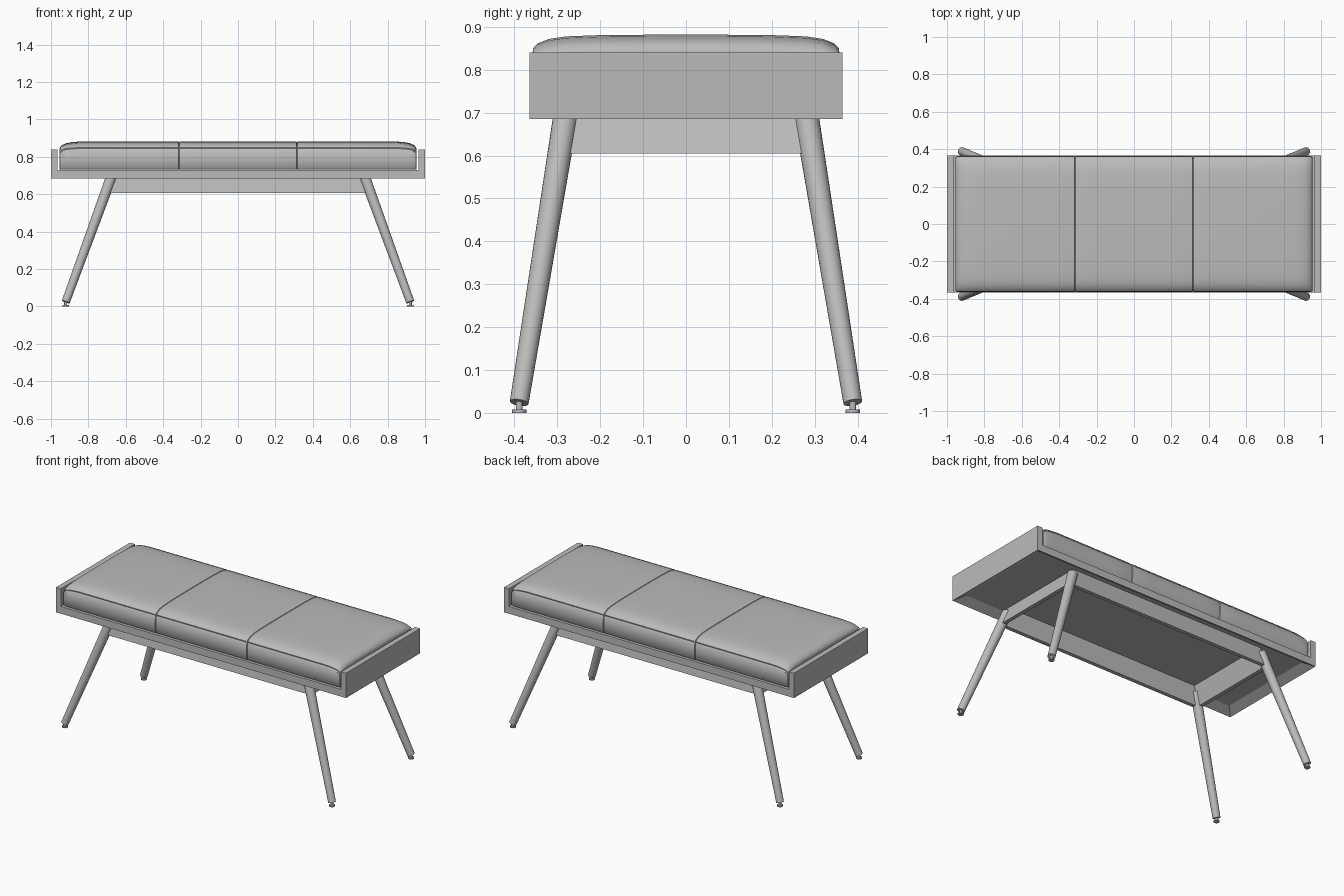
import bpy, bmesh
from mathutils import Vector

cube = bpy.data.objects.get("Cube")
if cube:
    bpy.data.objects.remove(cube, do_unlink=True)

grey = bpy.data.materials.new("neutral grey")
grey.use_nodes = True
COLOUR = (0.5, 0.5, 0.5, 1)
grey.diffuse_color = COLOUR
grey.node_tree.nodes["Principled BSDF"].inputs["Base Color"].default_value = COLOUR


def finish(name, bm, smooth=False):
    bmesh.ops.recalc_face_normals(bm, faces=bm.faces)
    mesh = bpy.data.meshes.new(name)
    bm.to_mesh(mesh)
    bm.free()
    mesh.materials.append(grey)
    obj = bpy.data.objects.new(name, mesh)
    bpy.context.collection.objects.link(obj)
    if smooth:
        bpy.ops.object.select_all(action='DESELECT')
        obj.select_set(True)
        bpy.context.view_layer.objects.active = obj
        bpy.ops.object.shade_smooth_by_angle(angle=0.7)
    return obj


def box(bm, lo, hi):
    lo, hi = Vector(lo), Vector(hi)
    made = bmesh.ops.create_cube(bm, size=1)["verts"]
    for v in made:
        v.co = (lo + hi) / 2 + v.co * (hi - lo)
    return made


def rod(bm, a, b, r1, r2, sides=24):
    a, b = Vector(a), Vector(b)
    made = bmesh.ops.create_cone(bm, cap_ends=True, segments=sides, radius1=r1,
                                 radius2=r2, depth=(b - a).length)["verts"]
    turn = Vector((0, 0, 1)).rotation_difference(b - a)
    for v in made:
        v.co = (a + b) / 2 + turn @ v.co


# Tray: slab with a recessed underside and two raised ends
BOTTOM, DECK, HALF = 0.685, 0.73, 0.365
bm = bmesh.new()
box(bm, (-1, -HALF, BOTTOM), (1, HALF, DECK))
under = min(bm.faces, key=lambda f: f.calc_center_median().z)
bmesh.ops.inset_region(bm, faces=[under], thickness=0.075)
bmesh.ops.translate(bm, verts=under.verts, vec=(0, 0, 0.03))
finish("tray", bm)
for side, name in ((1, "left_end_panel"), (-1, "right_end_panel")):
    bm = bmesh.new()
    xs = sorted((side * 0.966, side))
    box(bm, (xs[0], -HALF, DECK), (xs[1], HALF, 0.84))
    finish(name, bm)

# Cushion: half profile mirrored in y, swept along x with seams and rounded ends
half = [(0.352, 0.733), (0.36, 0.742), (0.364, 0.79), (0.361, 0.838), (0.356, 0.844),
        (0.357, 0.85), (0.345, 0.862), (0.32, 0.872), (0.28, 0.878), (0.2, 0.881), (0.08, 0.882)]
profile = half + [(-y, z) for y, z in reversed(half)]
# stations: x, top height drop, side inset
end = [(0.84, 0, 0), (0.89, 0.004, 0), (0.92, 0.01, 0), (0.942, 0.02, 0.001),
       (0.952, 0.032, 0.004), (0.954, 0.038, 0.008)]
seam = [(0.306, 0, 0), (0.312, 0.001, 0.001), (0.315, 0.006, 0.006),
        (0.318, 0.001, 0.001), (0.324, 0, 0)]
right_half = [(0.1, 0, 0), (0.2, 0, 0)] + seam + [(0.45, 0, 0), (0.65, 0, 0)] + end
stations = [(-x, d, i) for x, d, i in reversed(right_half)] + right_half
bm = bmesh.new()
rings = []
for x, drop, inset in stations:
    ring = []
    for y, z in profile:
        fade = min(1, max(0, (z - 0.79) / 0.09))
        ring.append(bm.verts.new((x, y * (1 - inset / HALF), z - drop * fade)))
    rings.append(ring)
count = len(profile)
for a, b in zip(rings, rings[1:]):
    for k in range(count):
        n = (k + 1) % count
        bm.faces.new((a[k], a[n], b[n], b[k]))
bm.faces.new(rings[0])
bm.faces.new(rings[-1])
finish("cushion", bm, True)

# Splayed legs with levelling feet
TOP, FOOT = Vector((0.678, 0.281, 0.69)), Vector((0.921, 0.389, 0.024))
for sx, lr in ((1, "left"), (-1, "right")):
    for sy, fb in ((-1, "front"), (1, "back")):
        flip = Vector((sx, sy, 1))
        bm = bmesh.new()
        rod(bm, FOOT * flip, TOP * flip, 0.022, 0.029)
        finish(f"{fb}_{lr}_leg", bm, True)
        bm = bmesh.new()
        base = Vector((FOOT.x, FOOT.y, 0)) * flip
        for z0, z1, r in ((0, 0.008, 0.017), (0.008, 0.03, 0.008)):
            rod(bm, base + Vector((0, 0, z0)), base + Vector((0, 0, z1)), r, r, 16)
        finish(f"{fb}_{lr}_foot", bm, True)

# Aprons between the legs, leaning outward with them
LOW, HIGH, THICK = 0.605, 0.715, 0.012
slope = (FOOT - TOP) / (TOP.z - FOOT.z)


def apron(name, lo, hi, lean_axis, sign):
    bm = bmesh.new()
    for v in box(bm, lo, hi):
        down = TOP.z - v.co.z
        v.co[lean_axis] += sign * slope[lean_axis] * down
        along = 1 - lean_axis
        v.co[along] += (1 if v.co[along] > 0 else -1) * slope[along] * down
    finish(name, bm)


for sign, lr, fb in ((1, "left", "back"), (-1, "right", "front")):
    x, y = sign * TOP.x, sign * TOP.y
    apron(f"{lr}_apron", (x - THICK, -TOP.y, LOW), (x + THICK, TOP.y, HIGH), 0, sign)
    apron(f"{fb}_apron", (-TOP.x, y - THICK, LOW), (TOP.x, y + THICK, HIGH), 1, sign)
